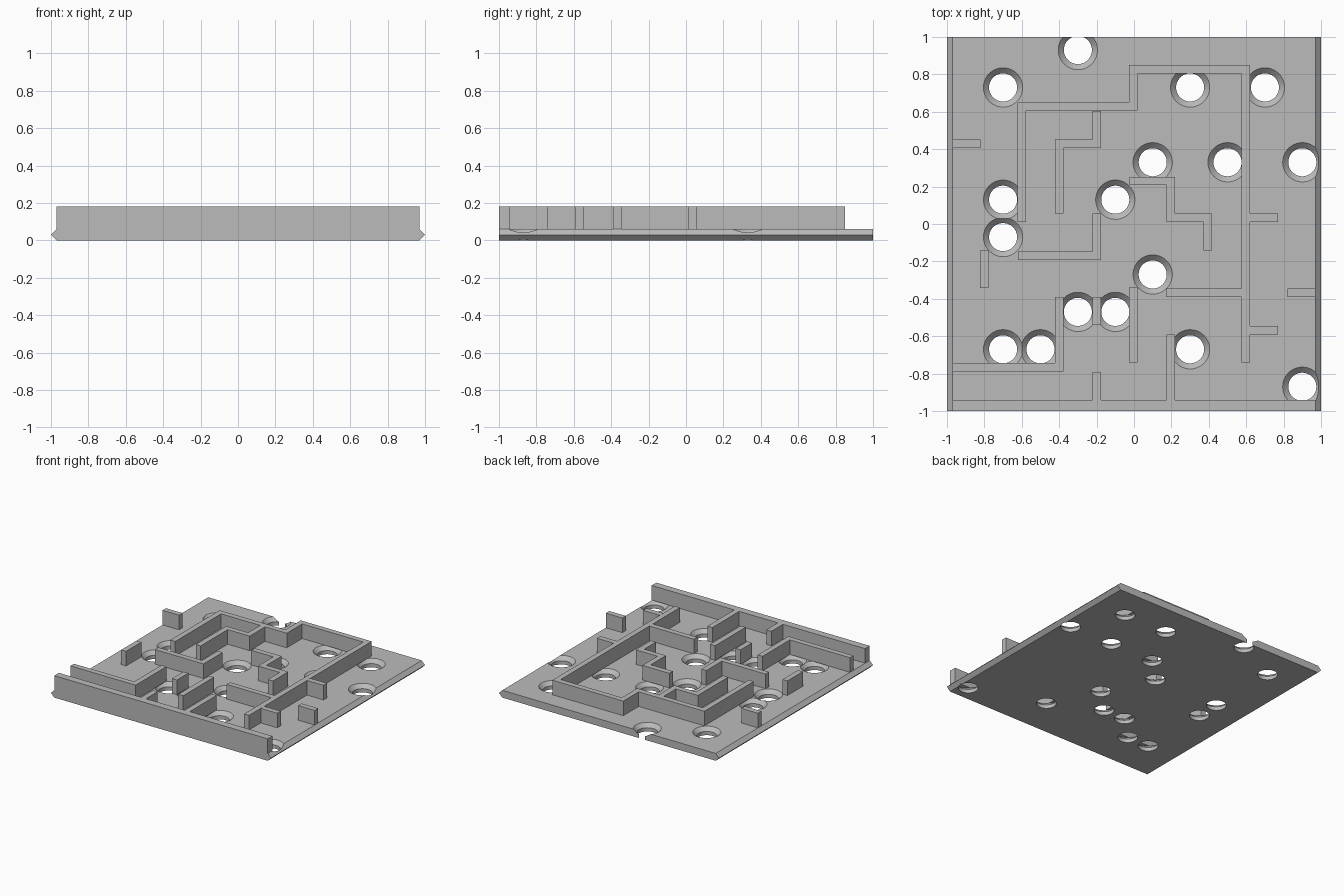
import bpy, bmesh, math
from mathutils import Vector

if "Cube" in bpy.data.objects:
    bpy.data.objects.remove(bpy.data.objects["Cube"])

grey = bpy.data.materials.new("plain grey")
grey.diffuse_color = (0.5, 0.5, 0.5, 1)
grey.use_nodes = True
grey.node_tree.nodes["Principled BSDF"].inputs["Base Color"].default_value = grey.diffuse_color
T, TOP, H = 0.0225, 0.06, 0.18   # wall half width, plate top, wall top


def make(name, bm):
    bmesh.ops.recalc_face_normals(bm, faces=bm.faces)
    me = bpy.data.meshes.new(name)
    bm.to_mesh(me)
    bm.free()
    me.materials.append(grey)
    ob = bpy.data.objects.new(name, me)
    bpy.context.collection.objects.link(ob)
    return ob


def prism(bm, pts, offset):
    """Extrude a closed outline of 3D points by an offset."""
    a = [bm.verts.new(p) for p in pts]
    b = [bm.verts.new(Vector(p) + Vector(offset)) for p in pts]
    bm.faces.new(a)
    bm.faces.new(b)
    for i in range(len(a)):
        j = (i + 1) % len(a)
        bm.faces.new((a[i], a[j], b[j], b[i]))


def wall_outline(path):
    """Mitred strip around a right-angled centre line."""
    p = [Vector(q) for q in path]
    d = [(b - a).normalized() for a, b in zip(p, p[1:])]
    n = [Vector((-v.y, v.x)) for v in d]
    off = [n[0]] + [a + b for a, b in zip(n, n[1:])] + [n[-1]]
    left = [q + o * T for q, o in zip(p, off)]
    right = [q - o * T for q, o in zip(p, off)]
    return [(q.x, q.y, TOP) for q in left + right[::-1]]


# Base plate with V-shaped side rails
bm = bmesh.new()
prism(bm, [(-.97, -1, 0), (.97, -1, 0), (1, -1, .03), (.97, -1, TOP),
           (-.97, -1, TOP), (-1, -1, .03)], (0, 2, 0))
plate = make("base_plate", bm)

# Countersunk holes
holes = [(-.3, .93), (-.7, .73), (.3, .73), (.7, .73), (.1, .33), (.5, .33),
         (.9, .33), (-.7, .13), (-.1, .13), (-.7, -.07), (.1, -.27),
         (-.3, -.47), (-.1, -.47), (-.7, -.67), (-.5, -.67), (.3, -.67),
         (.9, -.87)]
N = 64
bpy.context.view_layer.objects.active = plate
plate.select_set(True)
for x, y in holes:
    bm = bmesh.new()
    rings = [[bm.verts.new((x + r * math.cos(2 * math.pi * k / N),
                            y + r * math.sin(2 * math.pi * k / N), z))
              for k in range(N)]
             for r, z in [(.075, -.1), (.075, .03), (.125, .08)]]
    bm.faces.new(rings[0])
    bm.faces.new(rings[-1])
    for lo, hi in zip(rings, rings[1:]):
        for k in range(N):
            m = (k + 1) % N
            bm.faces.new((lo[k], lo[m], hi[m], hi[k]))
    cutter = make("hole_cutter", bm)
    cutter.hide_render = True
    mod = plate.modifiers.new("hole", 'BOOLEAN')
    mod.operation, mod.solver, mod.object = 'DIFFERENCE', 'EXACT', cutter
    bpy.ops.object.modifier_apply(modifier=mod.name)
    bpy.data.objects.remove(cutter)
bpy.ops.object.shade_smooth_by_angle(angle=math.radians(25))

# Front border wall
bm = bmesh.new()
prism(bm, [(-.97, -1, TOP), (.97, -1, TOP), (.97, -.94, TOP), (-.97, -.94, TOP)],
      (0, 0, H - TOP))
make("front_wall", bm)

# Maze walls as centre lines
walls = {
    "outer_wall": [(.597, -.74), (.597, .828), (-.003, .828), (-.003, .628),
                   (-.6, .628), (-.6, .01)],
    "outer_wall_hook": [(-.2, .605), (-.2, .428), (-.4, .428), (-.4, .055)],
    "outer_wall_branch": [(.575, -.367), (.17, -.367)],
    "outer_wall_stub_low": [(.62, -.567), (.77, -.567)],
    "outer_wall_stub_high": [(.62, .033), (.77, .033)],
    "front_left_wall": [(-.97, -.767), (-.4, -.767), (-.4, -.39)],
    "front_stub_short": [(-.2, -.94), (-.2, -.79)],
    "front_stub_long": [(.197, -.94), (.197, -.59)],
    "small_post": [(-.2, -.54), (-.2, -.39)],
    "lower_middle_wall": [(-.003, -.74), (-.003, -.34)],
    "left_corner_wall": [(-.62, -.17), (-.2, -.17), (-.2, .055)],
    "centre_step_wall": [(-.025, .23), (.197, .23), (.197, .033), (.395, .033),
                         (.395, -.142)],
    "left_free_wall": [(-.8, -.342), (-.8, -.142)],
    "left_edge_stub": [(-.97, .428), (-.82, .428)],
    "right_edge_stub": [(.82, -.367), (.97, -.367)],
}
for name, path in walls.items():
    bm = bmesh.new()
    prism(bm, wall_outline(path), (0, 0, H - TOP))
    make(name, bm)
